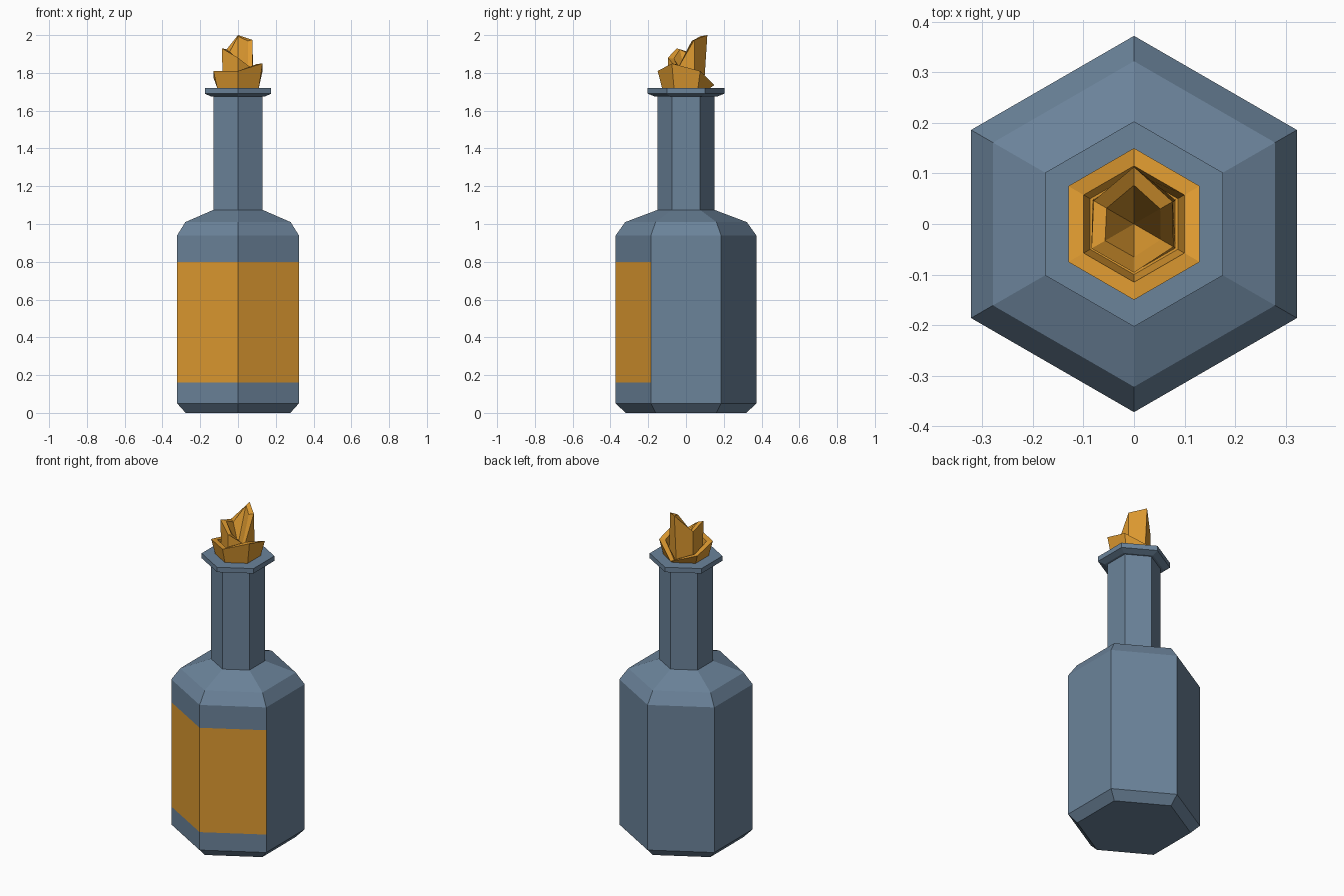
import bpy, bmesh
from math import sin, cos, radians
from mathutils import Vector

if "Cube" in bpy.data.objects:
    bpy.data.objects.remove(bpy.data.objects["Cube"], do_unlink=True)

SIDES = 6


def material(name, rgb):
    m = bpy.data.materials.new(name)
    m.use_nodes = True
    m.diffuse_color = (*rgb, 1)
    m.node_tree.nodes["Principled BSDF"].inputs["Base Color"].default_value = (*rgb, 1)
    return m


glass = material("blue grey glass", (0.147, 0.227, 0.323))
orange = material("orange", (0.73, 0.323, 0.03))


def ring(radii, heights):
    """Hexagon of points with a corner at the front; scalars apply to every corner."""
    if not isinstance(radii, (list, tuple)):
        radii = [radii] * SIDES
    if not isinstance(heights, (list, tuple)):
        heights = [heights] * SIDES
    return [Vector((r * cos(radians(60 * i - 90)), r * sin(radians(60 * i - 90)), z))
            for i, (r, z) in enumerate(zip(radii, heights))]


def loft(name, rings, mats, apex=None):
    """Skin a stack of rings; the last one is capped flat or drawn in to an apex."""
    bm = bmesh.new()
    loops = [[bm.verts.new(p) for p in r] for r in rings]
    bm.faces.new(loops[0][::-1])
    for a, b in zip(loops, loops[1:]):
        for i in range(SIDES):
            j = (i + 1) % SIDES
            bm.faces.new((a[i], a[j], b[j], b[i]))
    if apex:
        tip = bm.verts.new(apex)
        for i in range(SIDES):
            bm.faces.new((loops[-1][i], loops[-1][(i + 1) % SIDES], tip))
    else:
        bm.faces.new(loops[-1])
    bmesh.ops.recalc_face_normals(bm, faces=bm.faces)
    mesh = bpy.data.meshes.new(name)
    bm.to_mesh(mesh)
    bm.free()
    for m in mats:
        mesh.materials.append(m)
    obj = bpy.data.objects.new(name, mesh)
    bpy.context.collection.objects.link(obj)
    return obj


# Bottle with body, shoulder and neck; the label is a band on the two front faces
LABEL_LOW, LABEL_HIGH = 0.16, 0.80
profile = [(0.32, 0), (0.372, 0.05), (0.372, LABEL_LOW), (0.372, LABEL_HIGH),
           (0.372, 0.94), (0.322, 1.01), (0.15, 1.075), (0.15, 1.69)]
bottle = loft("bottle", [ring(r, z) for r, z in profile], [glass, orange])
for f in bottle.data.polygons:
    if f.normal.y < -0.5 and LABEL_LOW < f.center.z < LABEL_HIGH:
        f.material_index = 1

# Flat lip around the mouth
loft("lip", [ring(0.165, 1.675), ring(0.203, 1.69), ring(0.203, 1.72)], [glass])

# Outer flame ring, heights listed counter-clockwise from the front corner
outer_top = [1.81, 1.85, 1.81, 1.735, 1.775, 1.81]
loft("outer_flame",
     [ring(0.127, 1.72), ring(0.15, outer_top),
      ring(0.115, [z - 0.003 for z in outer_top]), ring(0.10, 1.725)], [orange])

# Inner flame with a tall back tip and a hollow cone inside
inner_top = [1.88, 1.82, 1.975, 2.0, 1.90, 1.93]
inner_radius = [0.096, 0.09, 0.088, 0.113, 0.092, 0.097]
loft("inner_flame",
     [ring(0.095, 1.722), ring(inner_radius, inner_top),
      ring([r * 0.68 for r in inner_radius], [z - 0.006 for z in inner_top])],
     [orange], apex=(0, 0, 1.78))
